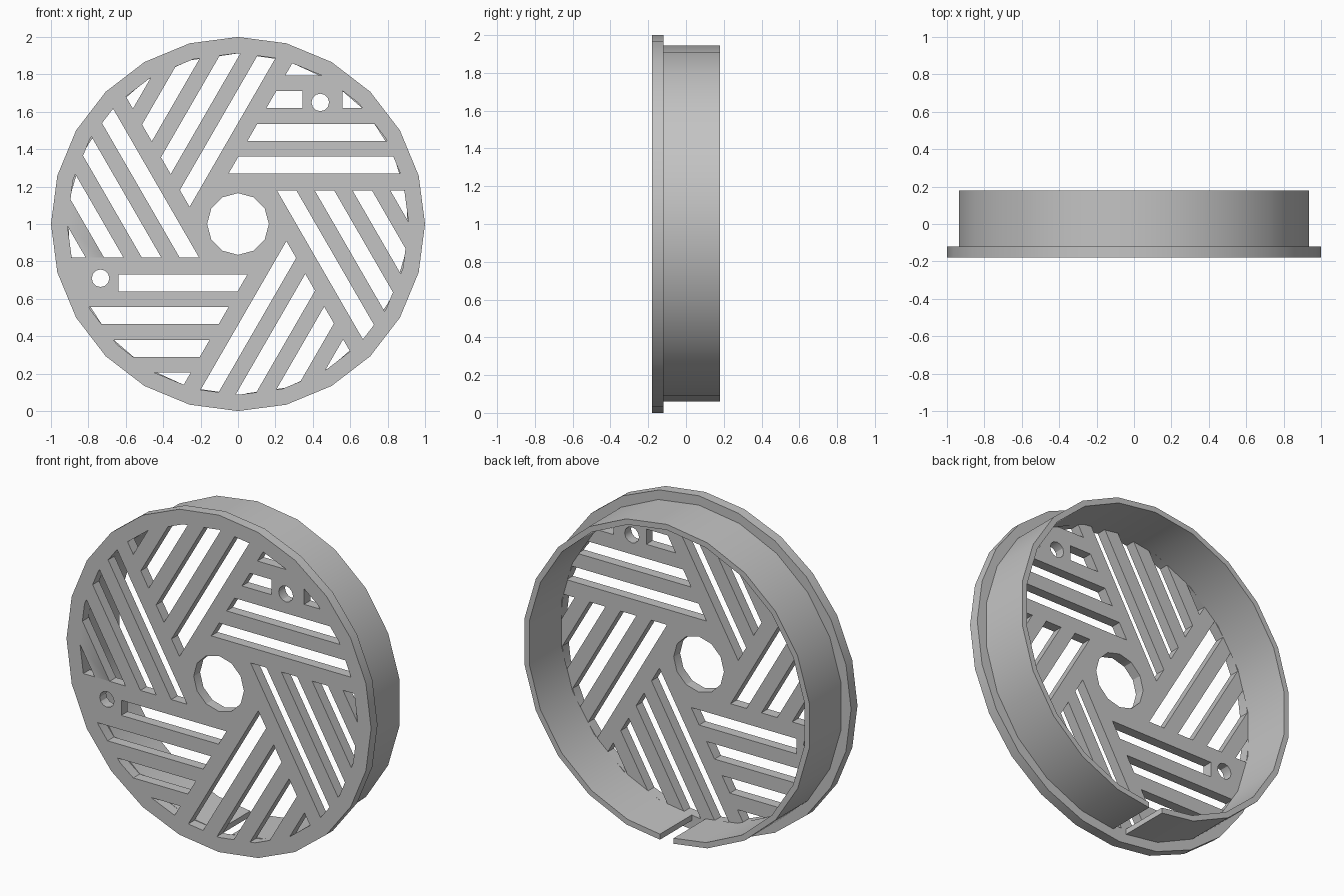
import bpy, bmesh
from math import sin, cos, pi, radians, sqrt
from mathutils import Vector, Matrix

if "Cube" in bpy.data.objects:
    bpy.data.objects.remove(bpy.data.objects["Cube"])

grey = bpy.data.materials.new("grey plastic")
grey.diffuse_color = (0.55, 0.55, 0.55, 1)
grey.use_nodes = True
grey.node_tree.nodes["Principled BSDF"].inputs["Base Color"].default_value = grey.diffuse_color


def ngon(n, r, cx=0.0, cy=0.0):
    """Counter-clockwise polygon with one corner at the bottom."""
    return [Vector((cx + r * sin(2 * pi * k / n), cy - r * cos(2 * pi * k / n))) for k in range(n)]


def clip(poly, convex):
    """Keep the part of poly inside a convex counter-clockwise polygon."""
    for i, a in enumerate(convex):
        edge = convex[(i + 1) % len(convex)] - a
        side = lambda p: edge.x * (p.y - a.y) - edge.y * (p.x - a.x)
        out = []
        for j, p in enumerate(poly):
            q = poly[(j + 1) % len(poly)]
            sp, sq = side(p), side(q)
            if sp >= 0:
                out.append(p)
            if sp * sq < 0:
                out.append(p.lerp(q, sp / (sp - sq)))
        poly = out
        if not poly:
            break
    return poly


def plate(name, outlines, y0, y1):
    """Filled outlines (with holes) in the xz plane, extruded from y0 to y1."""
    cu = bpy.data.curves.new(name, 'CURVE')
    cu.dimensions = '2D'
    cu.fill_mode = 'BOTH'
    cu.extrude = (y1 - y0) / 2
    for pts in outlines:
        sp = cu.splines.new('POLY')
        sp.points.add(len(pts) - 1)
        for p, v in zip(sp.points, pts):
            p.co = (v.x, v.y, 0, 1)
        sp.use_cyclic_u = True
    ob = bpy.data.objects.new(name, cu)
    bpy.context.collection.objects.link(ob)
    bpy.ops.object.select_all(action='DESELECT')
    ob.select_set(True)
    bpy.context.view_layer.objects.active = ob
    bpy.ops.object.convert(target='MESH')
    ob = bpy.context.object
    # stand the plate upright and weld caps to sides
    bm = bmesh.new()
    bm.from_mesh(ob.data)
    bm.transform(Matrix.Translation((0, (y0 + y1) / 2, 1)) @ Matrix.Rotation(pi / 2, 4, 'X'))
    bmesh.ops.remove_doubles(bm, verts=bm.verts, dist=1e-5)
    bmesh.ops.recalc_face_normals(bm, faces=bm.faces)
    bm.to_mesh(ob.data)
    bm.free()
    ob.data.materials.clear()
    ob.data.materials.append(grey)
    bpy.ops.object.shade_smooth_by_angle(angle=radians(30))
    return ob


# Grille slots: six sectors of four slanted-end bars, clipped to the inner wall
limit = ngon(24, 0.913)
holes = [ngon(12, 0.165)]
PITCH, WIDTH, SLANT = 0.175, 0.09, 1 / sqrt(3)
for sector in range(6):
    turn = Matrix.Rotation(sector * pi / 3, 2)
    for i in range(4):
        lo = 0.27 + i * PITCH
        hi = lo + WIDTH
        left = -0.05 + i * PITCH * SLANT
        spans = [(left, left + WIDTH * SLANT, 1.2)]
        # leave solid pads around the two screw holes
        if sector == 0 and i == 2:
            spans = [(left, left + WIDTH * SLANT, 0.345), (0.56, 0.56, 1.2)]
        if sector == 3 and i == 0:
            spans = [(left, left + WIDTH * SLANT, 0.64)]
        for a, b, end in spans:
            quad = [Vector((a, lo)), Vector((end, lo)), Vector((end, hi)), Vector((b, hi))]
            slot = clip([turn @ p for p in quad], limit)
            if len(slot) > 2:
                holes.append(slot)

# Screw holes
holes += [ngon(12, 0.047, 0.44, 0.65), ngon(12, 0.047, -0.735, -0.29)]

plate("grille_disc", [ngon(24, 1.0)] + holes, -0.18, -0.12)


# Rear wall: open ring with a gap at the bottom
def arc(r, n=22, half_gap=0.045):
    pts = ngon(n, r)
    t = half_gap / pts[1].x
    return [pts[0].lerp(pts[1], t)] + pts[1:] + [pts[0].lerp(pts[-1], t)]


plate("rear_ring", [arc(0.945) + arc(0.912)[::-1]], -0.12, 0.18)
